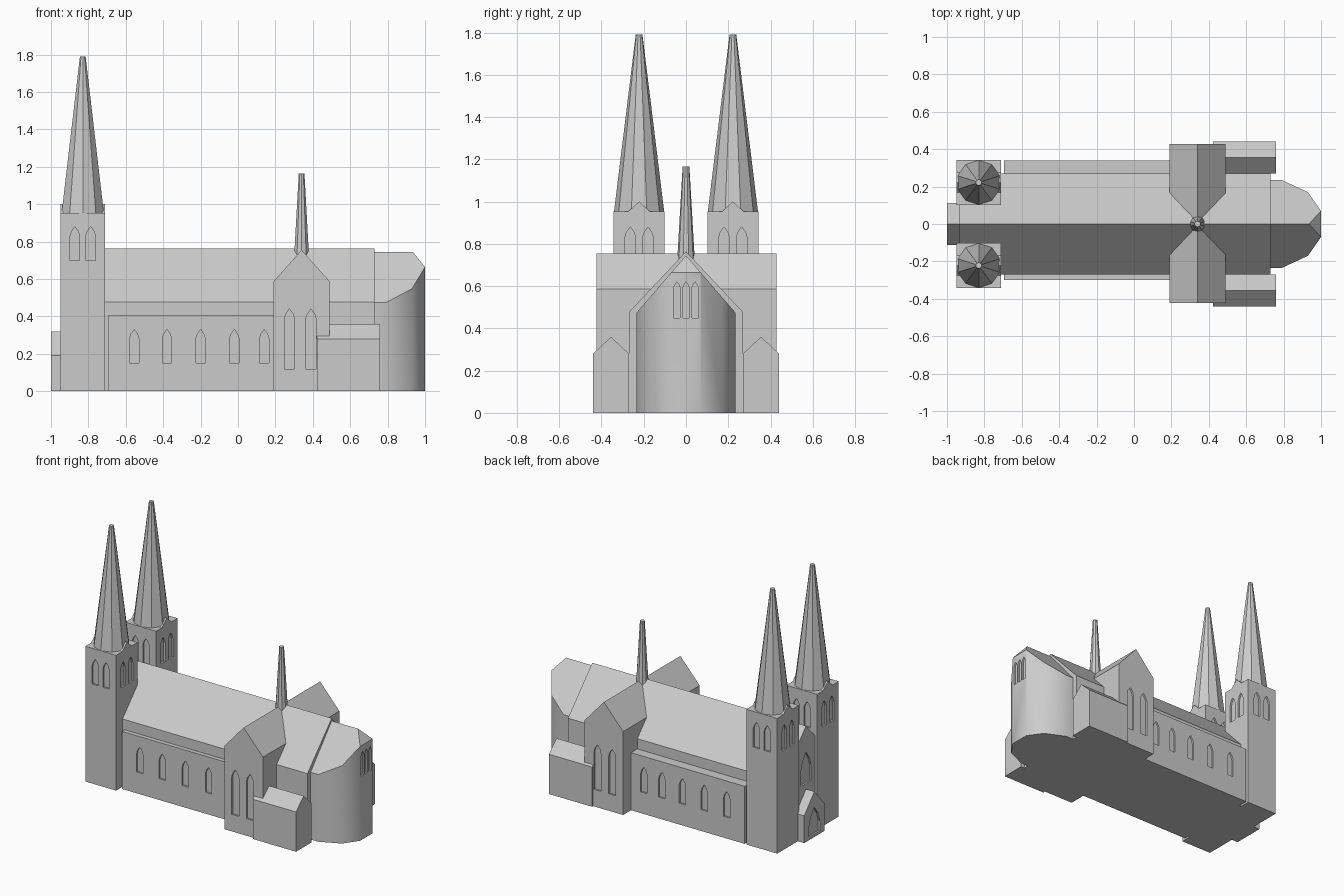
import bpy, bmesh, math
from mathutils import Vector

if "Cube" in bpy.data.objects:
    bpy.data.objects.remove(bpy.data.objects["Cube"])

stone = bpy.data.materials.new("pale_grey_stone")
stone.diffuse_color = (0.6, 0.6, 0.6, 1)
stone.use_nodes = True
stone.node_tree.nodes["Principled BSDF"].inputs["Base Color"].default_value = stone.diffuse_color


def finish(name, bm):
    bmesh.ops.recalc_face_normals(bm, faces=bm.faces)
    mesh = bpy.data.meshes.new(name)
    bm.to_mesh(mesh)
    bm.free()
    mesh.materials.append(stone)
    obj = bpy.data.objects.new(name, mesh)
    bpy.context.collection.objects.link(obj)
    return obj


def add_prism(bm, pts, axis, a, b):
    """Extrude a 2D outline along an axis from a to b."""
    def place(p, t):
        return {"x": (t, p[0], p[1]), "y": (p[0], t, p[1]), "z": (p[0], p[1], t)}[axis]
    lo = [bm.verts.new(place(p, a)) for p in pts]
    hi = [bm.verts.new(place(p, b)) for p in pts]
    bm.faces.new(lo)
    bm.faces.new(hi[::-1])
    n = len(pts)
    for i in range(n):
        j = (i + 1) % n
        bm.faces.new((lo[i], hi[i], hi[j], lo[j]))


def prism(name, pts, axis, a, b):
    bm = bmesh.new()
    add_prism(bm, pts, axis, a, b)
    return finish(name, bm)


def house(mid, half, eave, ridge, base=0):
    """Gabled cross-section."""
    pts = [(mid - half, base), (mid + half, base), (mid + half, eave), (mid, ridge), (mid - half, eave)]
    return pts if eave > base else [pts[0], pts[1], pts[3]]


def box(a, b, z):
    return [(a, 0), (b, 0), (b, z), (a, z)]


def cut_windows(obj, windows, depth=0.012):
    """Sink pointed-arch recesses; window = (axis, wall, centre, width, z0, z1)."""
    bm = bmesh.new()
    for axis, wall, c, w, z0, z1 in windows:
        h, s = w / 2, z1 - w
        arch = [(c - h, z0), (c + h, z0), (c + h, s), (c + h * 0.7, s + w * 0.5), (c, z1),
                (c - h * 0.7, s + w * 0.5), (c - h, s)]
        add_prism(bm, arch, axis, wall - depth, wall + depth)
    cutter = finish("window_cutter", bm)
    cutter.hide_render = True
    mod = obj.modifiers.new("windows", "BOOLEAN")
    mod.operation, mod.solver, mod.object = "DIFFERENCE", "EXACT", cutter
    bpy.context.view_layer.objects.active = obj
    bpy.ops.object.modifier_apply(modifier=mod.name)
    bpy.data.objects.remove(cutter)


def spire(name, x, y, z0, z1, r0, r1, sides):
    bm = bmesh.new()
    ring = [[bm.verts.new((x + r * math.sin(2 * math.pi * i / sides),
                           y + r * math.cos(2 * math.pi * i / sides), z)) for i in range(sides)]
            for r, z in ((r0, z0), (r1, z1))]
    bm.faces.new(ring[0])
    bm.faces.new(ring[1])
    for i in range(sides):
        j = (i + 1) % sides
        bm.faces.new((ring[0][i], ring[0][j], ring[1][j], ring[1][i]))
    return finish(name, bm)


# Nave with a tall pointed window in the west gable
nave = prism("nave", house(0, 0.27, 0.477, 0.764), "x", -0.935, 0.73)
cut_windows(nave, [("x", -0.935, 0, 0.11, 0.36, 0.58)])

# Side aisles with five windows each
aisles = (("north_aisle", 0.25, 0.34, (0.09, -0.05, -0.21, -0.38, -0.555)),
          ("south_aisle", -0.25, -0.30, (0.14, -0.02, -0.2, -0.38, -0.555)))
for name, inner, outer, xs in aisles:
    aisle = prism(name, box(-0.695, 0.2, 0.405), "y", inner, outer)
    cut_windows(aisle, [("y", outer, x, 0.05, 0.15, 0.33) for x in xs])

# Transept with paired windows in both ends
transept = prism("transept", house(0.34, 0.15, 0.587, 0.755), "y", -0.423, 0.428)
cut_windows(transept, [("y", y, x, 0.055, 0.12, 0.44) for y in (-0.423, 0.428) for x in (0.275, 0.39)])

# Small gabled side chapels
for name, s in (("north_chapel", 1), ("south_chapel", -1)):
    prism(name, house(0.355 * s, 0.085, 0.28, 0.36), "x", 0.423, 0.76)

# Apse: faceted plan trimmed by the roof planes
half_plan = [(0.70, 0.235), (0.79, 0.235), (0.93, 0.17), (1.0, 0.07)]
plan = half_plan + [(x, -y) for x, y in reversed(half_plan)]
bm = bmesh.new()
add_prism(bm, plan, "z", 0, 1)
for n in ((0, 1.157, 1), (0, -1.157, 1), (1.246, 0, 1)):
    cut = bmesh.ops.bisect_plane(bm, geom=bm.verts[:] + bm.edges[:] + bm.faces[:],
                                 plane_co=(0.935, 0, 0.745), plane_no=Vector(n).normalized(),
                                 clear_outer=True)
    bmesh.ops.holes_fill(bm, edges=[e for e in bm.edges if e.is_boundary], sides=0)
apse = finish("apse", bm)
cut_windows(apse, [("x", 1.0, y, 0.03, 0.45, 0.62) for y in (-0.043, 0, 0.043)])
bpy.ops.object.select_all(action="DESELECT")
apse.select_set(True)
bpy.context.view_layer.objects.active = apse
bpy.ops.object.shade_smooth_by_angle(angle=math.radians(38))

# West towers: belfry windows on every face, little gables, spires
for side, s in (("north", 1), ("south", -1)):
    y, x = 0.222 * s, -0.83
    tower = prism(side + "_tower", box(x - 0.12, x + 0.12, 0.952), "y", y - 0.12, y + 0.12)
    cut_windows(tower, [("x", x + d, y + o, 0.05, 0.7, 0.88) for d in (-0.12, 0.12) for o in (-0.042, 0.042)]
                + [("y", y + d, x + o, 0.05, 0.7, 0.88) for d in (-0.12, 0.12) for o in (-0.042, 0.042)])
    prism(side + "_tower_gable", house(y, 0.055, 0.95, 1.0, 0.95), "x", x - 0.12, x + 0.12)
    spire(side + "_spire", x, y, 0.95, 1.79, 0.119, 0.016, 10)

# Crossing spire
spire("crossing_spire", 0.34, 0, 0.70, 1.165, 0.043, 0.016, 10)

# West porch with a pointed doorway
porch = prism("west_porch", house(0, 0.113, 0.192, 0.32), "x", -1.0, -0.92)
cut_windows(porch, [("x", -1.0, 0, 0.12, 0.02, 0.21)])
